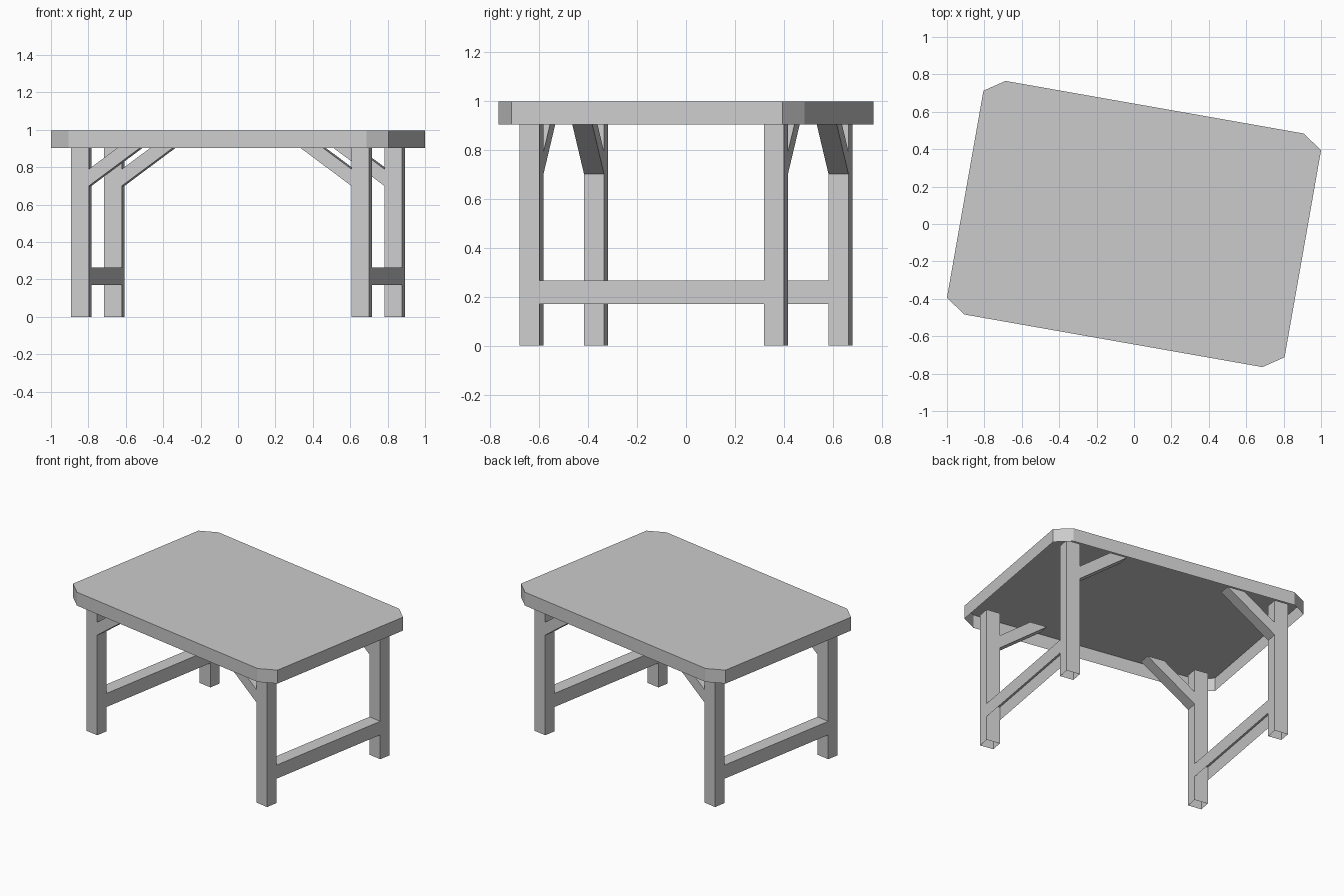
import bpy, bmesh
from math import radians
from mathutils import Matrix

if "Cube" in bpy.data.objects:
    bpy.data.objects.remove(bpy.data.objects["Cube"])

TURN = Matrix.Rotation(radians(-10), 4, 'Z')   # whole table is turned on the floor
LEG_X, LEG_Y = 0.761, 0.507                    # leg centres
LEG_W, LEG_D = 0.096, 0.083                    # leg section
RIM, TOP = 0.903, 0.997                        # tabletop rim bottom and top
JOIN = 0.953                                   # legs and braces end inside the hollow top


def prism(name, points, offset):
    """Extrude a flat outline; faces pointing straight down are left open."""
    bm = bmesh.new()
    face = bm.faces.new([bm.verts.new(p) for p in points])
    ext = bmesh.ops.extrude_face_region(bm, geom=[face], use_keep_orig=True)
    verts = [v for v in ext['geom'] if isinstance(v, bmesh.types.BMVert)]
    bmesh.ops.translate(bm, verts=verts, vec=offset)
    bmesh.ops.recalc_face_normals(bm, faces=bm.faces)
    down = [f for f in bm.faces if f.normal.z < -0.95]
    bmesh.ops.delete(bm, geom=down, context='FACES')
    bm.transform(TURN)
    mesh = bpy.data.meshes.new(name)
    bm.to_mesh(mesh)
    bm.free()
    ob = bpy.data.objects.new(name, mesh)
    bpy.context.collection.objects.link(ob)
    return ob


def box(name, cx, cy, w, d, z0, z1):
    outline = [(cx + i * w / 2, cy + j * d / 2, z0)
               for i, j in ((-1, -1), (1, -1), (1, 1), (-1, 1))]
    return prism(name, outline, (0, 0, z1 - z0))


# Hollow tabletop with clipped corners
hx, hy, cut_x, cut_y = 0.9165, 0.634, 0.107, 0.072
outline = []
for sx, sy in ((1, 1), (-1, 1), (-1, -1), (1, -1)):
    pair = [(sx * hx, sy * (hy - cut_y), RIM), (sx * (hx - cut_x), sy * hy, RIM)]
    outline += pair if sx * sy > 0 else pair[::-1]
prism("tabletop", outline, (0, 0, TOP - RIM))

for sx, side in ((-1, "left"), (1, "right")):
    # Low stretcher joining front and back legs
    box(f"{side}_stretcher", sx * LEG_X, 0, LEG_W, 2 * LEG_Y - LEG_D, 0.17, 0.265)
    for sy, end in ((-1, "front"), (1, "back")):
        # Leg
        box(f"{end}_{side}_leg", sx * LEG_X, sy * LEG_Y, LEG_W, LEG_D, 0, JOIN)
        # Diagonal brace from leg up into tabletop
        x0, y0 = LEG_X - LEG_W / 2, sy * LEG_Y - LEG_D / 2
        slope = 0.281 / 0.206
        profile = [(0, 0.70), ((JOIN - 0.70) * slope, JOIN),
                   ((JOIN - 0.79) * slope, JOIN), (0, 0.79)]
        prism(f"{end}_{side}_brace",
              [(sx * (x0 - run), y0, z) for run, z in profile], (0, LEG_D, 0))
